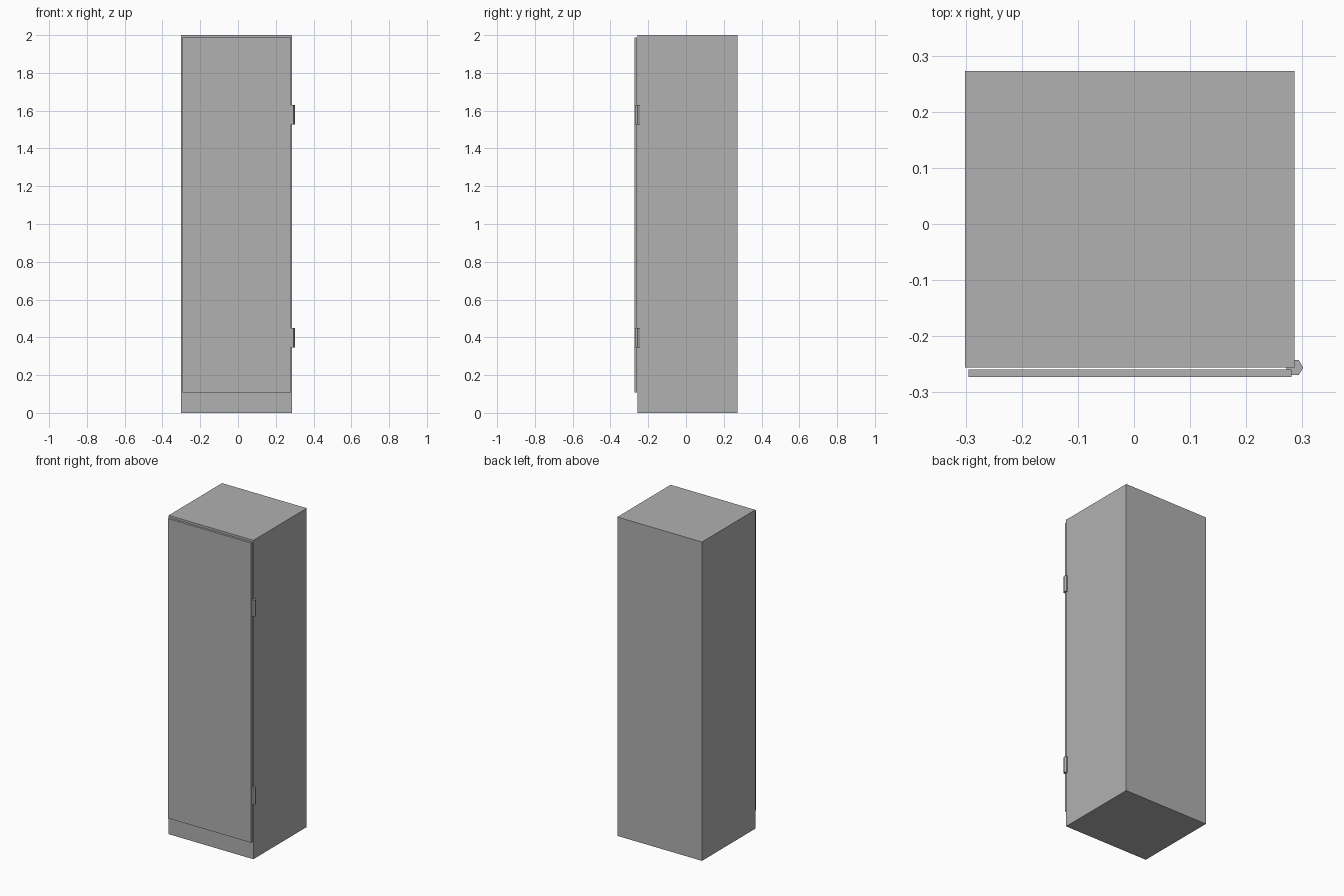
import bpy, math

if "Cube" in bpy.data.objects:
    bpy.data.objects.remove(bpy.data.objects["Cube"])

# Mid-grey paint shared by every part
paint = bpy.data.materials.new("grey_paint")
paint.diffuse_color = (0.44, 0.44, 0.44, 1)
paint.use_nodes = True
paint.node_tree.nodes["Principled BSDF"].inputs["Base Color"].default_value = paint.diffuse_color


def finish(name):
    ob = bpy.context.object
    ob.name = name
    ob.data.materials.append(paint)
    return ob


def box(name, lo, hi):
    centre = [(a + b) / 2 for a, b in zip(lo, hi)]
    bpy.ops.mesh.primitive_cube_add(size=1, location=centre)
    ob = finish(name)
    ob.scale = [b - a for a, b in zip(lo, hi)]
    bpy.ops.object.transform_apply(location=False, rotation=False, scale=True)


def hinge(name, z):
    # six-sided barrel with a point facing +x
    bpy.ops.mesh.primitive_cylinder_add(vertices=6, radius=0.0155, depth=0.102,
                                        location=(0.286, -0.256, z),
                                        rotation=(0, 0, math.radians(30)))
    finish(name)


# Cabinet body
box("cabinet_body", (-0.3015, -0.256, 0), (0.286, 0.2725, 2))

# Door panel, standing slightly off the front
box("door", (-0.295, -0.2725, 0.108), (0.281, -0.259, 1.988))

# Hinges on the right edge
hinge("lower_hinge", 0.398)
hinge("upper_hinge", 1.578)
